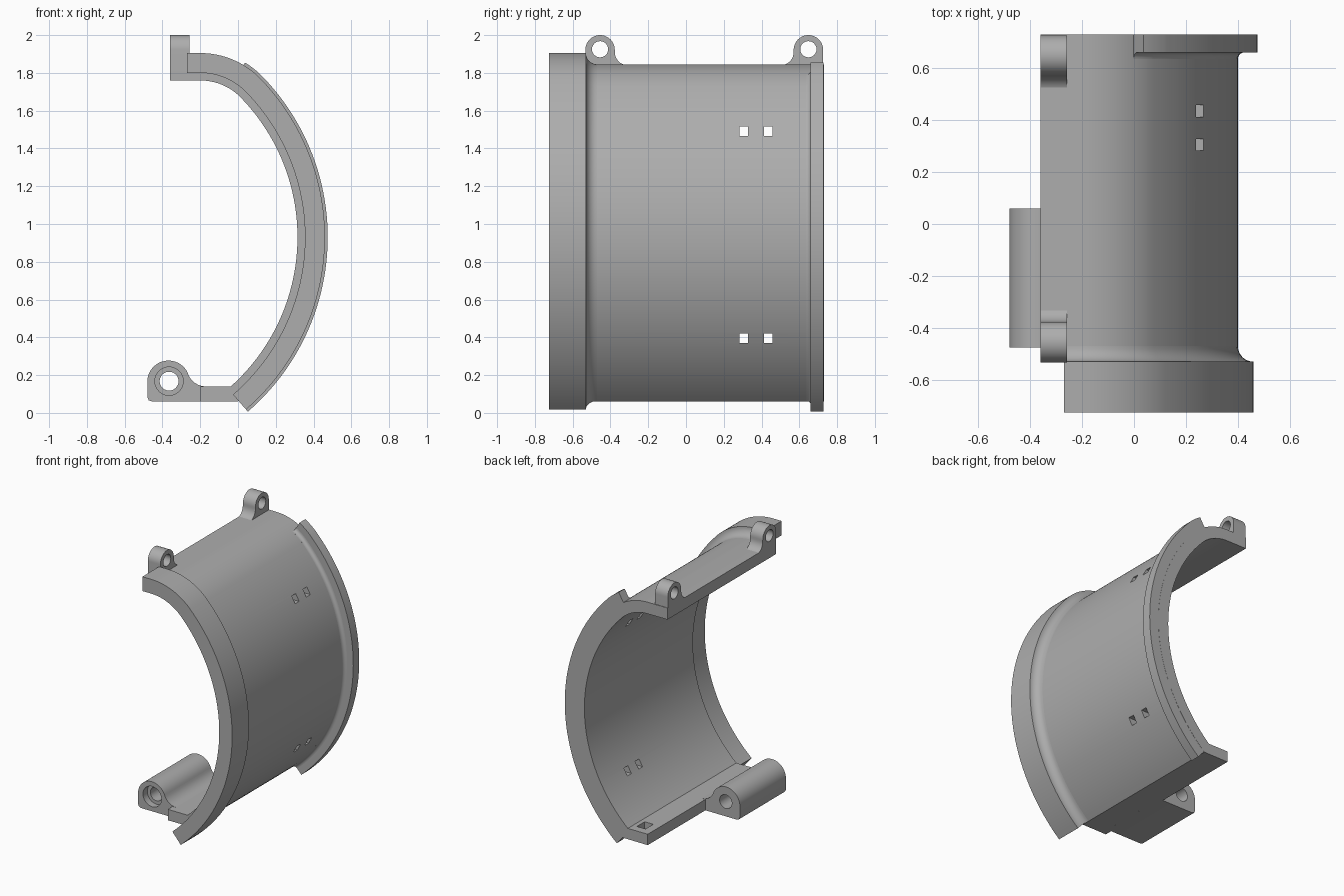
import bpy, bmesh
from math import sin, cos, radians
from mathutils import Vector

cube = bpy.data.objects.get("Cube")
if cube:
    bpy.data.objects.remove(cube)

grey = bpy.data.materials.new("plain grey")
grey.use_nodes = True
grey.diffuse_color = (0.42, 0.42, 0.42, 1)
grey.node_tree.nodes["Principled BSDF"].inputs["Base Color"].default_value = (0.42, 0.42, 0.42, 1)


def make(name, bm):
    bmesh.ops.recalc_face_normals(bm, faces=bm.faces)
    mesh = bpy.data.meshes.new(name)
    bm.to_mesh(mesh)
    bm.free()
    mesh.materials.append(grey)
    ob = bpy.data.objects.new(name, mesh)
    bpy.context.scene.collection.objects.link(ob)
    return ob


def loft(name, rings):
    """Skin a list of closed loops and cap both ends."""
    bm = bmesh.new()
    loops = [[bm.verts.new(p) for p in ring] for ring in rings]
    n = len(loops[0])
    for a, b in zip(loops, loops[1:]):
        for i in range(n):
            j = (i + 1) % n
            bm.faces.new((a[i], a[j], b[j], b[i]))
    bm.faces.new(loops[0])
    bm.faces.new(loops[-1])
    return make(name, bm)


def extrude(name, pts, lo, hi, axis="y"):
    place = (lambda p, d: (p[0], d, p[1])) if axis == "y" else (lambda p, d: (d, p[0], p[1]))
    return loft(name, [[place(p, d) for p in pts] for d in (lo, hi)])


def arc(cx, cz, r, a0, a1, steps=16):
    angles = [radians(a0 + (a1 - a0) * i / steps) for i in range(steps + 1)]
    return [(cx + r * cos(a), cz + r * sin(a)) for a in angles]


def box(x0, x1, y0, y1, z0, z1):
    return extrude("cutter", [(x0, z0), (x1, z0), (x1, z1), (x0, z1)], y0, y1)


def cut(ob, cutters):
    """Subtract the cutters, keep the result and drop the cutters."""
    for c in cutters:
        c.hide_render = True
        mod = ob.modifiers.new("cut", "BOOLEAN")
        mod.operation = "DIFFERENCE"
        mod.solver = "EXACT"
        mod.object = c
        bpy.context.view_layer.objects.active = ob
        bpy.ops.object.modifier_apply(modifier=mod.name)
        bpy.data.objects.remove(c)


JOIN = 44.2      # angle where the large arc meets the small top arc
BOTTOM = -49.2   # angle where the ring and flange end


def curve(offset, start=BOTTOM, top=90, x_end=None):
    """Shell path at a distance outside the inner wall, bottom to top."""
    pts = arc(-0.745, 0.93, 1.06 + offset, start, JOIN, 48)
    pts += arc(-0.2, 1.46, 0.30 + offset, JOIN, top, 16)[1:]
    if x_end is not None:
        pts.append((x_end, pts[-1][1]))
    return pts


def band(name, inner, outer, y0, y1, **kw):
    return extrude(name, curve(outer, **kw) + curve(inner, **kw)[::-1], y0, y1)


def sweep(name, section, **kw):
    """Sweep an (offset, y) section along the shell path."""
    paths = [curve(o, **kw) for o, y in section]
    return loft(name, [[(p[i][0], s[1], p[i][1]) for p, s in zip(paths, section)]
                       for i in range(len(paths[0]))])


# Half shell with its flat floor
outline = curve(0.085, start=-49.4, x_end=-0.36)
outline += curve(0, start=-48.2, x_end=-0.36)[::-1]
outline += [(-0.2, 0.14), (-0.2, 0.06)]
shell = extrude("shell", outline, -0.53, 0.73)
slots = [box(0, 0.6, y - 0.023, y + 0.023, z - 0.025, z + 0.025)
         for y in (0.305, 0.435) for z in (0.395, 1.49)]
cut(shell, slots + [box(-0.14, -0.07, 0.58, 0.67, 0.09, 0.2)])

# Front socket ring and rear flange
ring = band("front_ring", 0.04, 0.145, -0.725, -0.53, x_end=-0.27)
flange = band("rear_flange", 0.04, 0.16, 0.66, 0.729, top=59)

# Concave fillets beside the ring and the flange
front_fillet = sweep("front_fillet", [(0.08, -0.53)] + [
    (o, y) for y, o in arc(-0.47, 0.145, 0.06, 180, 270, 8)] + [(0.08, -0.47)], x_end=-0.27)
rear_fillet = sweep("rear_fillet", [(0.08, 0.66)] + [
    (o, y) for y, o in arc(0.635, 0.11, 0.025, 0, -90, 6)] + [(0.08, 0.635)], top=59)

parts = [shell, ring, flange, front_fillet, rear_fillet]

# Upper screw lugs, mirrored at the two ends
for name, yc, s in (("front_lug", -0.455, 1), ("rear_lug", 0.648, -1)):
    side = [(-0.078, 1.765)] + arc(0, 1.922, 0.078, 180, 0, 24)
    side += arc(0.148, 1.91, 0.07, 180, 270, 8) + [(0.148, 1.765)]
    lug = extrude(name, [(yc + s * u, z) for u, z in side], -0.36, -0.258, "x")
    cut(lug, [extrude("cutter", arc(yc, 1.925, 0.043, 0, 345, 23), -0.5, 0, "x")])
    parts.append(lug)

# Lower hinge barrel with a counterbored hole
side = [(-0.455, 0.06), (-0.473, 0.067), (-0.48, 0.085)]
side += arc(-0.368, 0.165, 0.112, 180, 20, 24)
side += arc(-0.17, 0.24, 0.10, 200, 270, 8) + [(-0.17, 0.06)]
hinge = extrude("hinge_barrel", side, -0.475, 0.06)
cut(hinge, [extrude("cutter", arc(-0.365, 0.168, r, 0, 348, 29), -0.6, y)
            for r, y in ((0.05, 0.2), (0.075, -0.425))])
parts.append(hinge)

# Smooth curved walls, keep edges crisp
bpy.ops.object.select_all(action="DESELECT")
for ob in parts:
    ob.select_set(True)
bpy.context.view_layer.objects.active = shell
bpy.ops.object.shade_smooth_by_angle(angle=radians(30))
